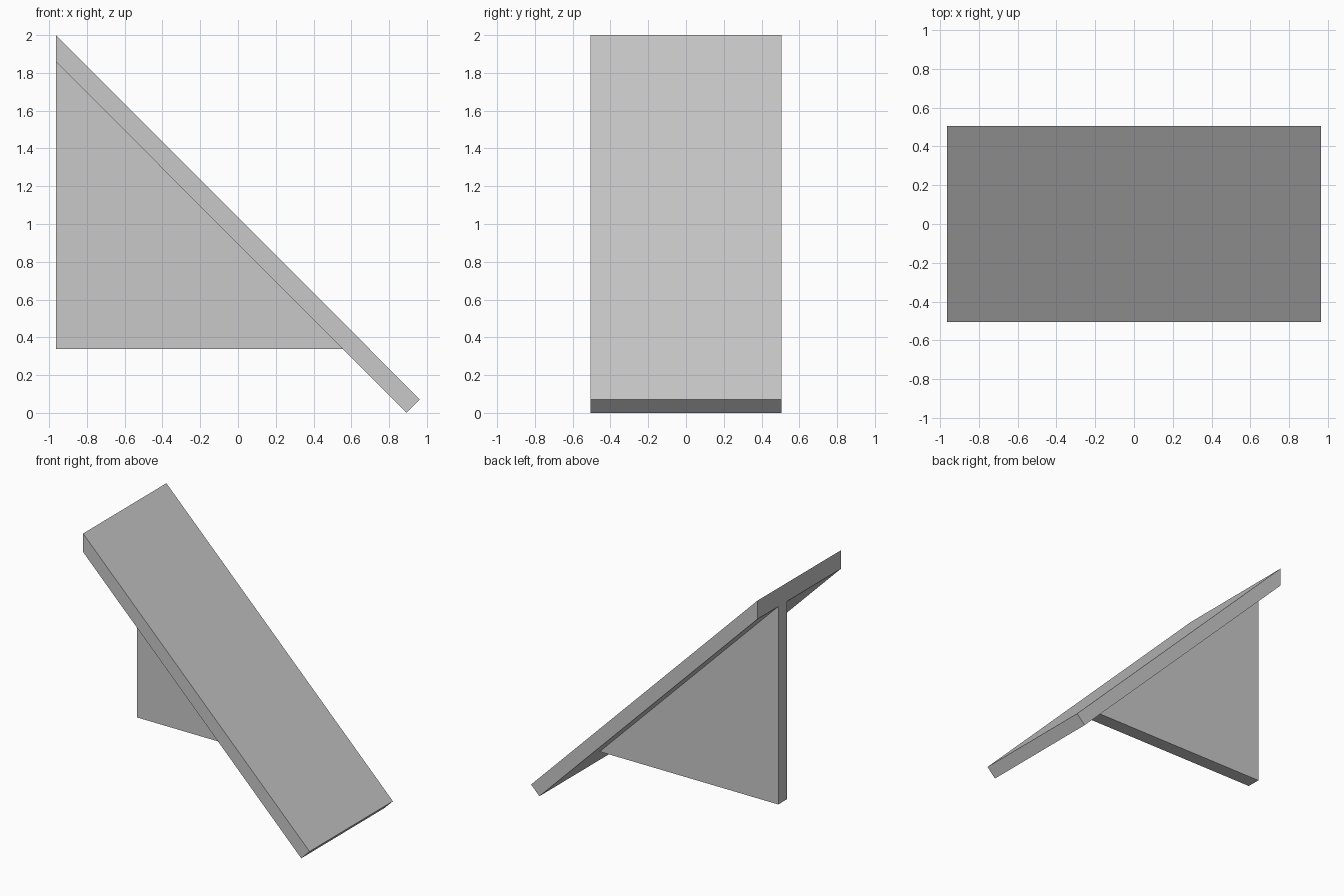
import bpy
import bmesh

default_cube = bpy.data.objects.get("Cube")
if default_cube:
    bpy.data.objects.remove(default_cube, do_unlink=True)

# Single light grey finish
grey = bpy.data.materials.new("light_grey")
grey.use_nodes = True
colour = (0.58, 0.58, 0.58, 1)
grey.diffuse_color = colour
grey.node_tree.nodes["Principled BSDF"].inputs["Base Color"].default_value = colour


def extrude_profile(name, profile, y_front, y_back):
    """Extrude an x-z outline along y into a solid."""
    bm = bmesh.new()
    outline = bm.faces.new([bm.verts.new((x, y_front, z)) for x, z in profile])
    side = bmesh.ops.extrude_face_region(bm, geom=[outline])
    moved = [v for v in side["geom"] if isinstance(v, bmesh.types.BMVert)]
    bmesh.ops.translate(bm, verts=moved, vec=(0, y_back - y_front, 0))
    bmesh.ops.recalc_face_normals(bm, faces=bm.faces)
    mesh = bpy.data.meshes.new(name)
    bm.to_mesh(mesh)
    bm.free()
    mesh.materials.append(grey)
    obj = bpy.data.objects.new(name, mesh)
    bpy.context.collection.objects.link(obj)
    return obj


back_x = -0.963
half_width = 0.506

# Sloping slab, cut vertically at the top and square at the bottom
extrude_profile("sloping_slab",
                [(back_x, 1.858), (back_x, 2), (0.963, 0.071), (0.892, 0)],
                -half_width, half_width)

# Triangular rib beneath the slab, set off centre
extrude_profile("support_rib",
                [(back_x, 0.337), (0.558, 0.337), (back_x, 1.858)],
                0.148, 0.255)
